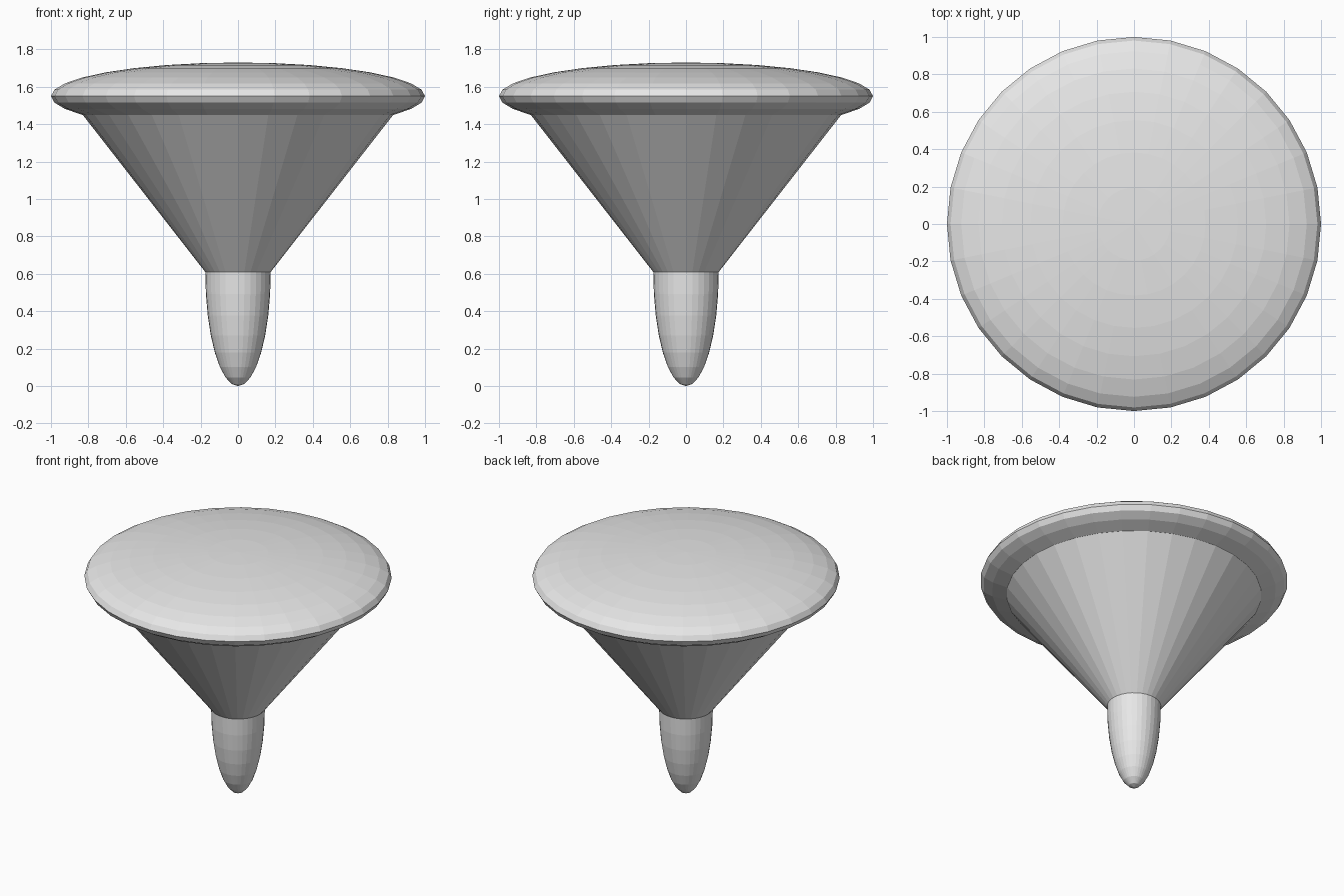
import bpy

if "Cube" in bpy.data.objects:
    bpy.data.objects.remove(bpy.data.objects["Cube"])

SIDES = 32

grey = bpy.data.materials.new("light_grey")
grey.diffuse_color = (0.8, 0.8, 0.8, 1.0)
grey.use_nodes = True
grey.node_tree.nodes["Principled BSDF"].inputs["Base Color"].default_value = grey.diffuse_color


def finish(name):
    ob = bpy.context.object
    ob.name = name
    ob.data.materials.append(grey)
    bpy.ops.object.shade_flat()
    return ob


def ellipsoid(name, radius, half_height, z):
    bpy.ops.mesh.primitive_uv_sphere_add(segments=SIDES, ring_count=16, radius=1, location=(0, 0, z))
    ob = finish(name)
    for v in ob.data.vertices:
        v.co.x *= radius
        v.co.y *= radius
        v.co.z *= half_height


# Wide flattened cap
ellipsoid("cap", 1.0, 0.18, 1.55)

# Tapered body between the cap and the tip
bpy.ops.mesh.primitive_cone_add(vertices=SIDES, radius1=0.175, radius2=0.83,
                                depth=0.84, location=(0, 0, 1.03))
finish("tapered_body")

# Long rounded tip, its upper half hidden in the body
ellipsoid("tip", 0.175, 0.61, 0.61)
